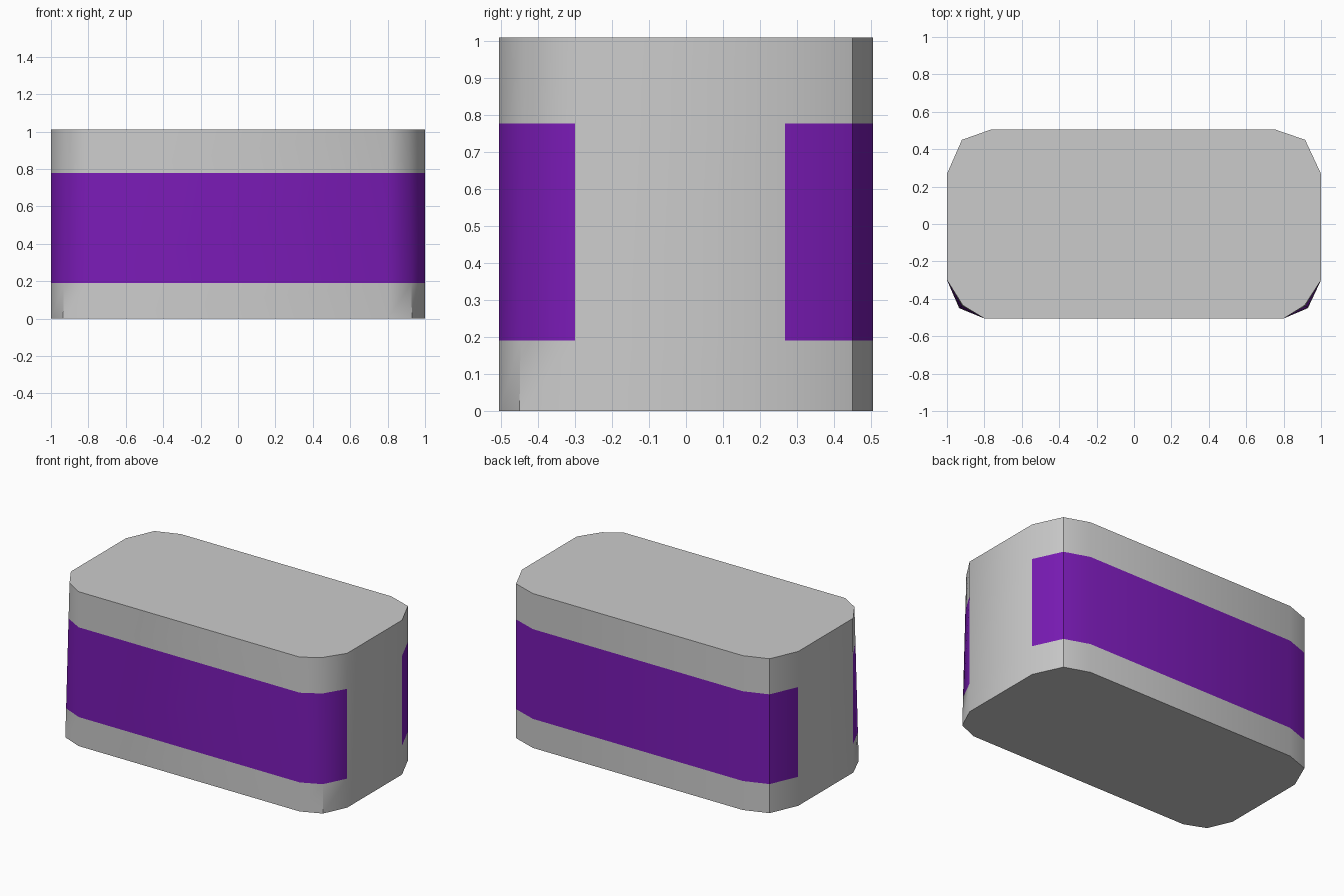
import bpy, bmesh, math

if "Cube" in bpy.data.objects:
    bpy.data.objects.remove(bpy.data.objects["Cube"])

# Outlines, counter-clockwise from the front left; the front corners taper slightly
bottom = [(-0.80, -0.505), (0.80, -0.505), (0.93, -0.45), (1.0, -0.30),
          (1.0, 0.268), (0.915, 0.45), (0.755, 0.505),
          (-0.765, 0.505), (-0.92, 0.45), (-1.0, 0.268),
          (-1.0, -0.30), (-0.935, -0.45)]
top = list(bottom)
top[2], top[11] = (0.912, -0.435), (-0.915, -0.435)
levels = [0.0, 0.19, 0.777, 1.01]
height = levels[-1]


def paint(name, colour):
    mat = bpy.data.materials.new(name)
    mat.diffuse_color = colour
    mat.use_nodes = True
    mat.node_tree.nodes["Principled BSDF"].inputs["Base Color"].default_value = mat.diffuse_color
    return mat


# Rounded block made of stacked rings
bm = bmesh.new()
rings = []
for z in levels:
    t = z / height
    rings.append([bm.verts.new((a[0] + (b[0] - a[0]) * t,
                                a[1] + (b[1] - a[1]) * t, z))
                  for a, b in zip(bottom, top)])
n = len(bottom)
end_walls = (3, 9)
for row in range(3):
    for i in range(n):
        j = (i + 1) % n
        face = bm.faces.new((rings[row][i], rings[row][j],
                             rings[row + 1][j], rings[row + 1][i]))
        # Purple band on the front and back, wrapping round the corners
        if row == 1 and i not in end_walls:
            face.material_index = 1
bm.faces.new(rings[-1])
bm.faces.new(list(reversed(rings[0])))

mesh = bpy.data.meshes.new("banded_block")
bm.to_mesh(mesh)
bm.free()
mesh.materials.append(paint("grey", (0.8, 0.8, 0.8, 1)))
mesh.materials.append(paint("purple", (0.195, 0.011, 0.47, 1)))
block = bpy.data.objects.new("banded_block", mesh)
bpy.context.collection.objects.link(block)

# Soft corners, sharp rims
bpy.context.view_layer.objects.active = block
block.select_set(True)
bpy.ops.object.shade_smooth_by_angle(angle=math.radians(40))
